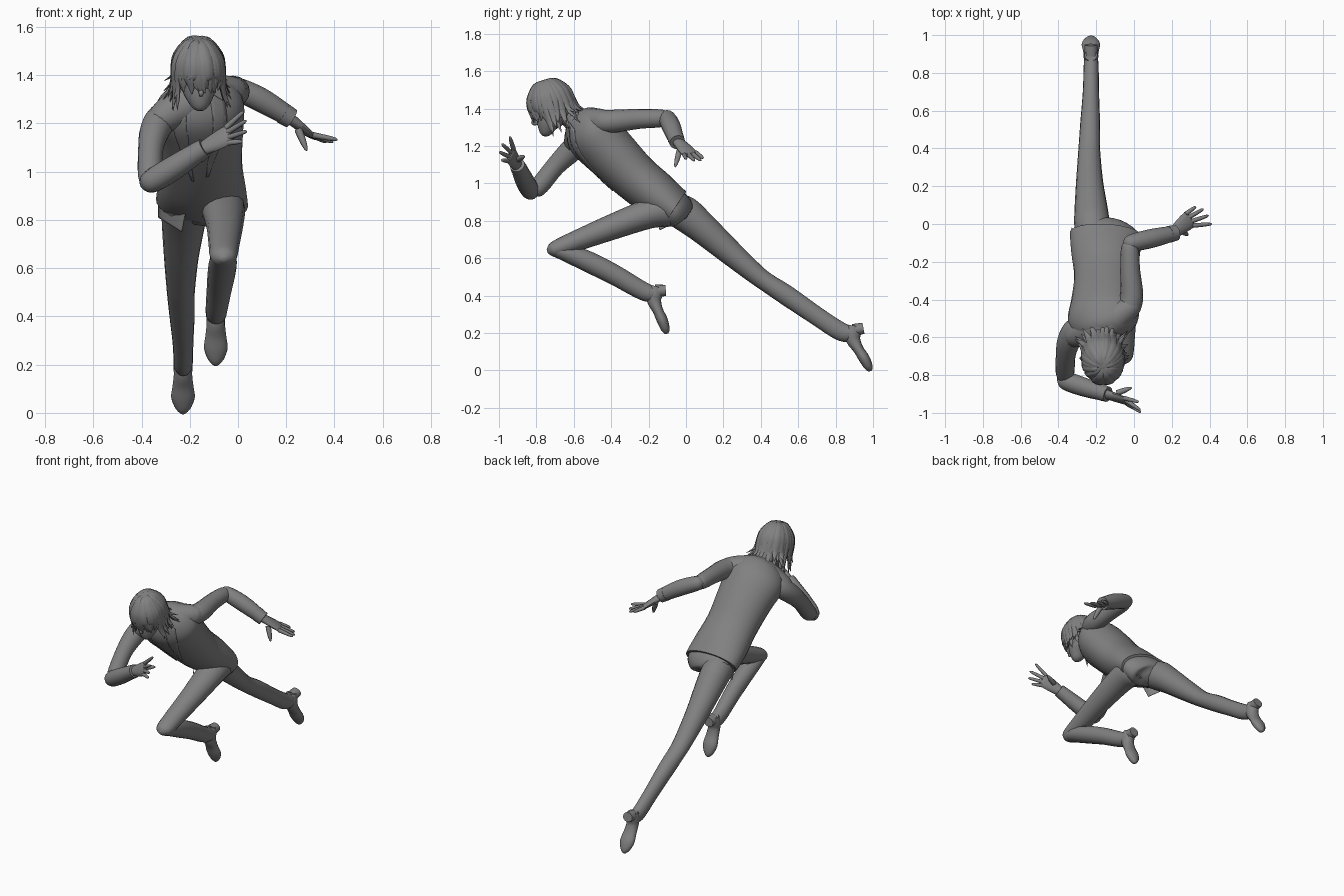
import bpy, bmesh, math, random
from mathutils import Vector as V, Matrix

random.seed(4)
grey = bpy.data.materials.new("dark_grey")
grey.diffuse_color = (.22, .22, .22, 1)


def finish(name, bm, angle=50):
    bmesh.ops.recalc_face_normals(bm, faces=bm.faces)
    me = bpy.data.meshes.new(name)
    bm.to_mesh(me)
    bm.free()
    me.materials.append(grey)
    ob = bpy.data.objects.new(name, me)
    bpy.context.collection.objects.link(ob)
    bpy.ops.object.select_all(action='DESELECT')
    ob.select_set(True)
    bpy.context.view_layer.objects.active = ob
    bpy.ops.object.shade_smooth_by_angle(angle=math.radians(angle))
    return ob


def spline(rows, steps):
    """Smooth curve through rows of (x, y, z, half width, half depth)."""
    out = []
    for i in range(len(rows) - 1):
        p = [rows[max(0, i - 1)], rows[i], rows[i + 1], rows[min(len(rows) - 1, i + 2)]]
        for k in range(steps):
            t = k / steps
            out.append([0.5 * (2 * b + (c - a) * t + (2 * a - 5 * b + 4 * c - d) * t * t
                               + (3 * b - a - 3 * c + d) * t ** 3) for a, b, c, d in zip(*p)])
    return out + [list(rows[-1])]


def tube(name, rows, side=(1, 0, 0), side2=None, n=16, steps=4, bm=None, mat=None):
    """Loft ellipses along a path; side gives the width direction."""
    rows = [r if len(r) == 5 else (*r, r[3]) for r in rows]
    pts = spline(rows, steps)
    own = bm is None
    bm = bm or bmesh.new()
    s0, s1 = V(side).normalized(), V(side2 or side).normalized()
    rings = []
    for i, p in enumerate(pts):
        c = V(p[:3])
        t = (V(pts[min(i + 1, len(pts) - 1)][:3]) - V(pts[max(i - 1, 0)][:3])).normalized()
        s = s0.lerp(s1, i / (len(pts) - 1))
        s = (s - t * s.dot(t)).normalized()
        u = t.cross(s)
        ring = []
        for k in range(n):
            a = 2 * math.pi * k / n
            q = c + s * math.cos(a) * max(p[3], .001) + u * math.sin(a) * max(p[4], .001)
            ring.append(bm.verts.new(mat @ q if mat else q))
        rings.append(ring)
    for a, b in zip(rings, rings[1:]):
        for k in range(n):
            bm.faces.new((a[k], a[(k + 1) % n], b[(k + 1) % n], b[k]))
    bm.faces.new(rings[0])
    bm.faces.new(rings[-1])
    return finish(name, bm) if own else None


# Jacket body, twisted between hips and shoulders
hips = (1, -.38, .12)
jacket = tube("jacket_body", [
    (-.149, -.055, .872, .192, .1), (-.15, -.155, .94, .182, .122),
    (-.15, -.275, 1.035, .167, .13), (-.155, -.405, 1.165, .178, .142),
    (-.163, -.5, 1.26, .19, .143), (-.165, -.555, 1.315, .155, .112),
    (-.165, -.59, 1.345, .09, .07), (-.165, -.6, 1.355, .05, .045)],
    side=hips, side2=(.85, .42, .33), n=28)
tube("shoulder_yoke", [(.025, -.41, 1.335, .02), (.005, -.42, 1.335, .05), (-.07, -.475, 1.328, .075),
                       (-.165, -.535, 1.3, .1), (-.26, -.57, 1.255, .08), (-.33, -.595, 1.21, .058),
                       (-.36, -.6, 1.19, .02)], side=(0, 1, -1))
tube("trouser_seat", [(-.148, -.16, .93, .15, .1), (-.148, -.09, .885, .178, .1),
                      (-.155, -.05, .855, .165, .094), (-.165, -.025, .825, .12, .075),
                      (-.165, -.01, .805, .05, .035)], side=hips, n=24)


# Lapels and coat tail laid close to the jacket
def panel(name, corners, wrap=True):
    bm = bmesh.new()
    a, b, c, d = map(V, corners)
    g = [[bm.verts.new(a.lerp(b, i / 12).lerp(d.lerp(c, i / 12), j / 4)) for j in range(5)] for i in range(13)]
    for i in range(12):
        for j in range(4):
            bm.faces.new((g[i][j], g[i + 1][j], g[i + 1][j + 1], g[i][j + 1]))
    ob = finish(name, bm)
    if wrap:
        m = ob.modifiers.new("wrap", 'SHRINKWRAP')
        m.target, m.offset = jacket, .002
    ob.modifiers.new("thick", 'SOLIDIFY').thickness = .004


panel("right_lapel", [(-.22, -.68, 1.32), (-.185, -.4, .95), (-.195, -.4, .95), (-.29, -.66, 1.24)])
panel("left_lapel", [(-.11, -.66, 1.34), (-.13, -.42, .97), (-.12, -.42, .97), (-.05, -.6, 1.29)])
panel("right_front_tail", [(-.33, -.06, .9), (-.332, -.02, .81), (-.235, -.14, .75), (-.215, -.18, .85)], False)

# Legs
tube("back_leg", [(-.21, -.09, .875, .09, .08), (-.221, -.01, .84, .095, .094), (-.227, .08, .768, .088, .084),
                  (-.235, .22, .645, .072, .069), (-.237, .36, .525, .06, .055), (-.236, .43, .472, .056, .051),
                  (-.232, .54, .4, .052, .054), (-.228, .7, .29, .043, .05), (-.227, .82, .212, .04, .05),
                  (-.227, .87, .2, .037, .045), (-.227, .91, .21, .03, .032)])
tube("front_thigh", [(-.085, -.03, .85, .07, .06), (-.072, -.1, .857, .092, .09), (-.06, -.2, .838, .09, .08),
                     (-.055, -.4, .765, .075, .068), (-.058, -.58, .695, .064, .056), (-.06, -.68, .655, .058, .048),
                     (-.06, -.72, .643, .045, .036), (-.06, -.742, .636, .012, .01)])
tube("front_shin", [(-.06, -.735, .648, .015, .012), (-.06, -.71, .648, .045, .035), (-.062, -.64, .63, .057, .048),
                    (-.068, -.52, .58, .058, .056), (-.078, -.38, .51, .052, .054), (-.088, -.25, .435, .046, .05),
                    (-.091, -.19, .412, .042, .046), (-.092, -.14, .42, .032, .032)])

# Shoes: one profile and heel, placed twice (z, front y, sole y, half width)
shoe = [(.45, -.19, -.13, .034), (.41, -.215, -.125, .04), (.37, -.207, -.132, .038),
        (.32, -.178, -.122, .043), (.27, -.157, -.098, .049), (.23, -.138, -.088, .037), (.208, -.124, -.088, .022),
        (.196, -.112, -.095, .008)]
hinge = V((0, -.11, .455))
for name, x, mat in (("front", -.092, Matrix()),
                     ("back", -.228, Matrix.Translation((0, .943, .252)) @ Matrix.Rotation(.14, 4, 'X')
                      @ Matrix.Translation(-hinge))):
    tube(name + "_shoe", [(x, (a + b) / 2, z, w, (b - a) / 2) for z, a, b, w in shoe], mat=mat)
    tube(name + "_heel", [(x, -.165, .425, .036, .034), (x, -.108, .428, .034, .03)], mat=mat, steps=1)

# Arms with sleeve cuffs
tube("left_upper_arm", [(-.07, -.49, 1.32, .05), (-.03, -.45, 1.328, .06), (-.012, -.38, 1.333, .061),
                        (-.02, -.25, 1.345, .053), (-.022, -.14, 1.348, .048), (-.02, -.1, 1.35, .036),
                        (-.02, -.075, 1.35, .01)])
tube("left_forearm", [(-.055, -.11, 1.36, .01), (-.035, -.105, 1.355, .038), (.01, -.095, 1.338, .048),
                      (.1, -.075, 1.295, .05), (.2, -.052, 1.235, .042)], side=(0, 1, 0))
tube("right_upper_arm", [(-.26, -.53, 1.26, .05), (-.31, -.56, 1.225, .064), (-.345, -.62, 1.17, .062),
                         (-.362, -.7, 1.09, .052), (-.365, -.78, .99, .05), (-.365, -.815, .955, .038),
                         (-.365, -.83, .93, .01)])
tube("right_forearm", [(-.405, -.825, .945, .01), (-.39, -.825, .95, .034), (-.35, -.835, .965, .05),
                       (-.26, -.865, 1.02, .05), (-.16, -.895, 1.085, .042)], side=(0, 1, 0))
tube("left_cuff", [(.185, -.055, 1.243, .045), (.222, -.046, 1.22, .042)], side=(0, 1, 0))
tube("right_cuff", [(-.17, -.892, 1.078, .044), (-.138, -.902, 1.098, .041)], side=(0, 1, 0))


# Hands: flat palm, four fingers and a thumb
def hand(name, wrist, k0, k1, tips, thumb0, thumb1):
    bm = bmesh.new()
    wrist, k0, k1 = V(wrist), V(k0), V(k1)
    mid, w = (k0 + k1) / 2, (k1 - k0).length / 2
    tube("", [(*wrist, .03, .025), (*wrist.lerp(mid, .5), w + .006, .02), (*mid, w + .01, .014),
              (*wrist.lerp(mid, 1.12), w * .85, .007)], side=k1 - k0, n=12, bm=bm)
    pairs = [(k0.lerp(k1, i / 3), V(t)) for i, t in enumerate(tips)] + [(V(thumb0), V(thumb1))]
    for a, b in pairs:
        r = 1.35 if b == V(thumb1) else 1
        tube("", [(*a, .0125 * r), (*a.lerp(b, .5), .011 * r), (*a.lerp(b, .9), .008), (*b, .002)],
             side=k1 - k0, n=8, steps=2, bm=bm)
    finish(name, bm)


hand("left_hand", (.21, -.045, 1.225), (.31, -.008, 1.152), (.272, .052, 1.165),
     [(.412, 0, 1.132), (.395, .045, 1.122), (.368, .08, 1.122), (.328, .092, 1.135)],
     (.25, -.035, 1.175), (.285, -.058, 1.087))
hand("right_hand", (-.15, -.9, 1.092), (-.05, -.922, 1.182), (-.04, -.95, 1.12),
     [(.024, -.942, 1.25), (.034, -.985, 1.212), (.036, -.998, 1.168), (.018, -.985, 1.125)],
     (-.09, -.895, 1.13), (-.012, -.866, 1.145))

# Neck, collar and head (head built upright, then tipped forward)
tube("neck", [(-.165, -.53, 1.3, .06), (-.163, -.62, 1.35, .05), (-.16, -.7, 1.39, .048)])
tube("collar", [(-.165, -.555, 1.31, .1, .085), (-.165, -.6, 1.345, .068, .062), (-.165, -.62, 1.36, .06, .056)], n=20)
H = Matrix.Translation((-.165, -.72, 1.43)) @ Matrix.Rotation(.3, 4, 'X') @ Matrix.Rotation(.1, 4, 'Z')
tube("head", [(0, -.085, -.16, .012, .012), (0, -.078, -.145, .034, .032), (0, -.055, -.105, .06, .058),
              (0, -.022, -.06, .076, .09), (0, -.01, 0, .085, .103), (0, 0, .06, .082, .1),
              (0, 0, .11, .045, .05), (0, 0, .12, .01, .01)], mat=H, n=20)
tube("nose", [(0, -.1, -.015, .005), (0, -.115, -.055, .009), (0, -.125, -.075, .01), (0, -.105, -.086, .005)],
     mat=H, n=8)

# Hair: open cap plus tapered locks in two layers all round
bm = bmesh.new()
bmesh.ops.create_uvsphere(bm, u_segments=32, v_segments=20, radius=1)
bmesh.ops.scale(bm, vec=(.1, .122, .13), verts=bm.verts)
bmesh.ops.delete(bm, geom=[v for v in bm.verts if v.co.z < -.1 or (v.co.y < -.04 and v.co.z < .03)], context='VERTS')
bm.transform(H)
finish("hair_cap", bm)
bm = bmesh.new()
for layer in range(2):
    for i in range(34):
        a = 2 * math.pi * (i + layer / 2) / 34 + random.uniform(-.06, .06)
        d = V((math.cos(a), math.sin(a), 0))
        e = V((d.x * .102, d.y * .121, 0))
        sway = V((-d.y, d.x, 0)) * random.uniform(-.025, .025)
        if d.y < -.55:
            drop, flare = random.uniform(.01, .08), 1.02
        elif d.y < .45:
            drop, flare = random.uniform(.11, .175), random.uniform(1.05, 1.38)
        else:
            drop = random.uniform(.08, .21)
            flare = 1.58 - 3.2 * max(0, drop - .12) + random.uniform(-.15, .1)
        w = random.uniform(.016, .024)
        k = random.uniform(.98, 1.05)
        pts = [(*(e * .08 + V((0, 0, .126))), w * .4, .004), (*(e * .5 + V((0, 0, .112 * k))), w * .8, .007),
               (*(e * .9 * k + V((0, 0, .058))), w, .009), (*(e * 1.01 * k), w, .009),
               (*(e * (1 + (flare - 1) * .25) - V((0, 0, drop * .6)) + sway * .4), w * .7, .008),
               (*(e * flare - V((0, 0, drop)) + sway), .001, .001)]
        tube("", pts, side=(-d.y, d.x, 0), n=6, steps=3, bm=bm, mat=H)
finish("hair_locks", bm, 60)
